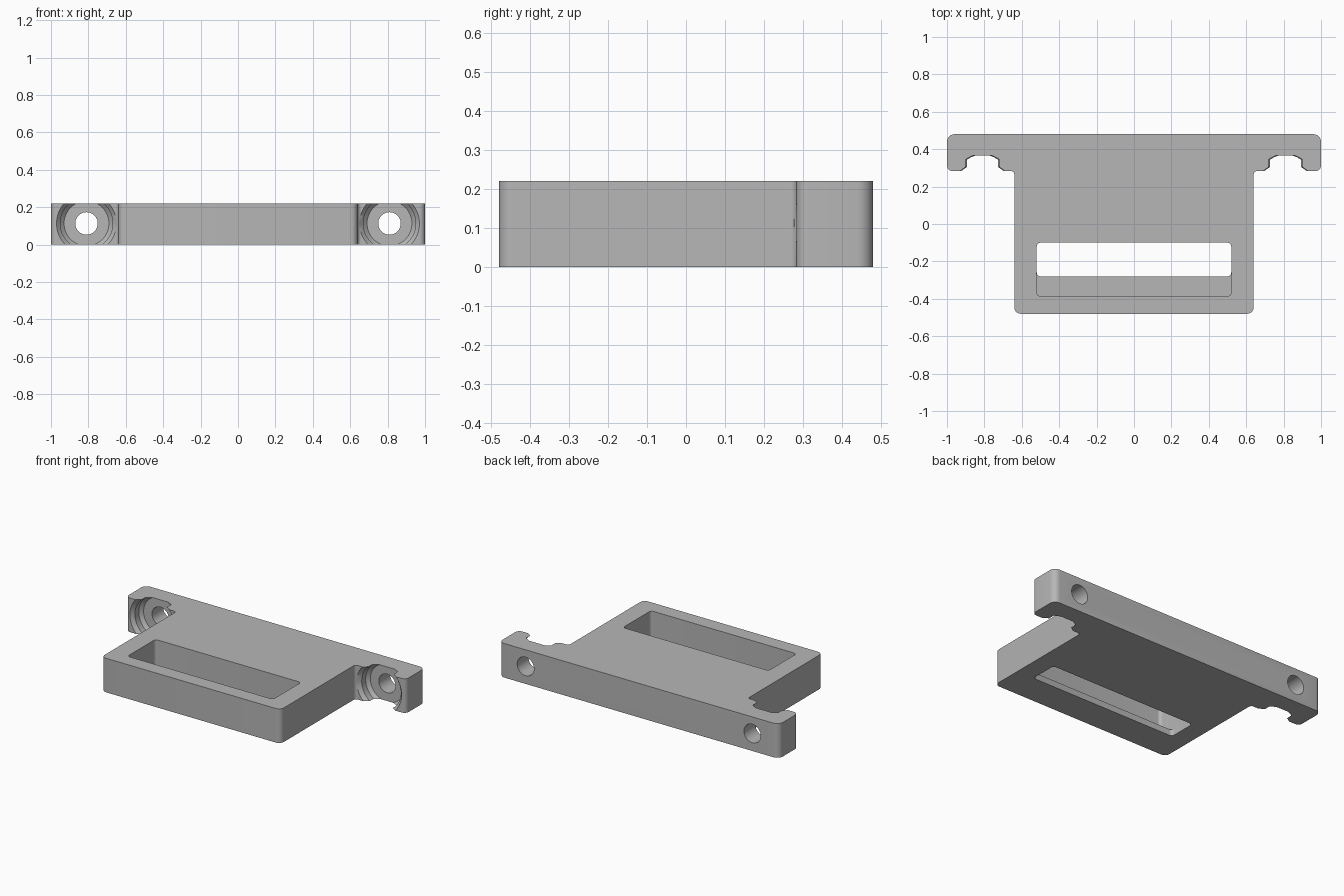
import bpy, bmesh, math
from mathutils import Vector, Matrix

cube = bpy.data.objects.get("Cube")
if cube:
    bpy.data.objects.remove(cube, do_unlink=True)

HEIGHT = 0.22

grey = bpy.data.materials.new("plain grey")
grey.use_nodes = True
colour = (0.47, 0.47, 0.47, 1)
grey.diffuse_color = colour
grey.node_tree.nodes["Principled BSDF"].inputs["Base Color"].default_value = colour


def fillet(corners, steps=7):
    """Round each (x, y, radius) corner of a closed outline."""
    points = []
    for i, (x, y, r) in enumerate(corners):
        p = Vector((x, y))
        a = (Vector(corners[i - 1][:2]) - p).normalized()
        b = (Vector(corners[(i + 1) % len(corners)][:2]) - p).normalized()
        centre = p + (a + b) * r
        for k in range(steps + 1):
            t = math.pi / 2 * k / steps
            points.append(centre - b * r * math.cos(t) - a * r * math.sin(t))
    return points


def make_object(name, bm):
    bmesh.ops.recalc_face_normals(bm, faces=bm.faces)
    mesh = bpy.data.meshes.new(name)
    bm.to_mesh(mesh)
    bm.free()
    mesh.materials.append(grey)
    ob = bpy.data.objects.new(name, mesh)
    bpy.context.collection.objects.link(ob)
    return ob


def prism(name, corners, z0, z1):
    bm = bmesh.new()
    face = bm.faces.new([bm.verts.new((p.x, p.y, z0)) for p in fillet(corners)])
    top = bmesh.ops.extrude_face_region(bm, geom=[face])["geom"]
    bmesh.ops.translate(bm, vec=(0, 0, z1 - z0),
                        verts=[v for v in top if isinstance(v, bmesh.types.BMVert)])
    return make_object(name, bm)


def rounded_box(name, x, y0, y1, z0, z1, r=0.02):
    return prism(name, [(-x, y0, r), (x, y0, r), (x, y1, r), (-x, y1, r)], z0, z1)


def turned(name, profile, x, z):
    """Revolve a (radius, y) profile around a line along y."""
    bm = bmesh.new()
    verts = [bm.verts.new((r, y, 0)) for r, y in profile]
    edges = [bm.edges.new(pair) for pair in zip(verts, verts[1:])]
    bmesh.ops.spin(bm, geom=verts + edges, cent=(0, 0, 0), axis=(0, 1, 0),
                   angle=math.tau, steps=64)
    bmesh.ops.remove_doubles(bm, verts=bm.verts, dist=1e-4)
    bmesh.ops.transform(bm, matrix=Matrix.Translation((x, 0, z)), verts=bm.verts)
    return make_object(name, bm)


# T-shaped plate with a wide rear bar
half = [(0.64, -0.48, 0.035), (0.64, 0.283, 0.018), (1.0, 0.283, 0.03), (1.0, 0.48, 0.04)]
plate = prism("mounting_plate",
              half + [(-x, y, r) for x, y, r in reversed(half)], 0, HEIGHT)

# Slot that narrows to leave a thin ledge at the bottom
cutters = [rounded_box("slot_through_cutter", 0.52, -0.28, -0.1, -0.1, 0.1),
           rounded_box("slot_pocket_cutter", 0.52, -0.385, -0.1, 0.04, 0.4)]

# Stepped screw holes through the ears
screw = [(0, 0.6), (0.06, 0.6), (0.06, 0.365), (0.12, 0.365), (0.14, 0.345),
         (0.14, 0.305), (0.165, 0.278), (0.165, 0.2), (0, 0.2)]
cutters += [turned("screw_hole_cutter", screw, side * 0.81, 0.113) for side in (-1, 1)]

for cutter in cutters:
    cutter.hide_render = True
    cut = plate.modifiers.new(cutter.name, "BOOLEAN")
    cut.operation = "DIFFERENCE"
    cut.solver = "EXACT"
    cut.object = cutter

# Bake the cuts and drop the cutters
bpy.context.view_layer.update()
evaluated = plate.evaluated_get(bpy.context.evaluated_depsgraph_get())
result = bpy.data.meshes.new_from_object(evaluated)
plate.modifiers.clear()
plate.data = result
for cutter in cutters:
    bpy.data.objects.remove(cutter, do_unlink=True)

bpy.ops.object.select_all(action="DESELECT")
plate.select_set(True)
bpy.context.view_layer.objects.active = plate
bpy.ops.object.shade_smooth_by_angle(angle=math.radians(30))
